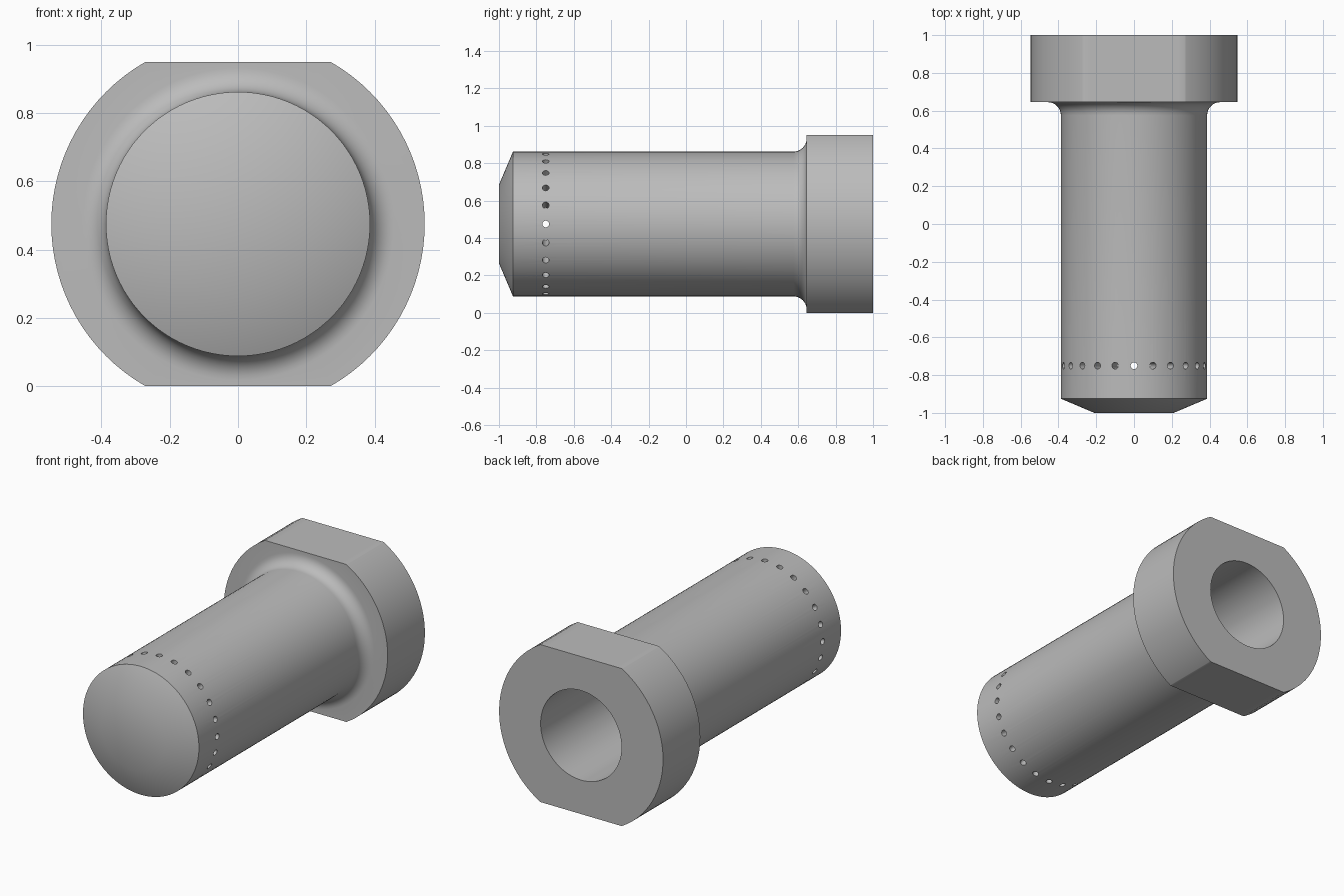
import bpy, bmesh, math
from mathutils import Matrix, Vector

cube = bpy.data.objects.get("Cube")
if cube:
    bpy.data.objects.remove(cube, do_unlink=True)

AXIS_Z = 0.475      # height of the centre line, also half the width across flats
SHAFT_R = 0.387
FLANGE_R = 0.547
BORE_R = 0.27
FILLET = 0.07
FLANGE_Y = 0.645
SEGMENTS = 96
HOLES = 24

steel = bpy.data.materials.new("plain grey")
steel.use_nodes = True
GREY = (0.5, 0.5, 0.5, 1)
steel.diffuse_color = GREY
steel.node_tree.nodes["Principled BSDF"].inputs["Base Color"].default_value = GREY


def make_object(name, bm):
    bmesh.ops.recalc_face_normals(bm, faces=bm.faces)
    mesh = bpy.data.meshes.new(name)
    bm.to_mesh(mesh)
    bm.free()
    mesh.materials.append(steel)
    obj = bpy.data.objects.new(name, mesh)
    bpy.context.collection.objects.link(obj)
    obj.location.z = AXIS_Z
    return obj


# Profile (radius, y): nose, shaft, fillet, flange, blind bore
profile = [(0, -1), (0.21, -1), (SHAFT_R, -0.925)]
for i in range(9):
    a = math.radians(90 * i / 8)
    profile.append((SHAFT_R + FILLET * (1 - math.cos(a)),
                    FLANGE_Y - FILLET * (1 - math.sin(a))))
profile += [(FLANGE_R, FLANGE_Y), (FLANGE_R, 1), (BORE_R, 1), (BORE_R, -0.85), (0, -0.85)]

# Turned body
bm = bmesh.new()
verts = [bm.verts.new((r, y, 0)) for r, y in profile]
edges = [bm.edges.new(pair) for pair in zip(verts, verts[1:])]
bmesh.ops.spin(bm, geom=verts + edges, cent=(0, 0, 0), axis=(0, 1, 0),
               angle=math.tau, steps=SEGMENTS, use_merge=True)
bmesh.ops.remove_doubles(bm, verts=bm.verts, dist=0.0001)

# Two wrench flats on the flange
for side in (1, -1):
    bmesh.ops.bisect_plane(bm, geom=bm.verts[:] + bm.edges[:] + bm.faces[:],
                           plane_co=(0, 0, side * AXIS_Z), plane_no=(0, 0, side),
                           clear_outer=True)
    rim = [e for e in bm.edges if e.is_boundary]
    bmesh.ops.holes_fill(bm, edges=rim, sides=0)
body = make_object("hollow_flanged_pin", bm)

# Ring of small radial holes near the nose
bm = bmesh.new()
for i in range(HOLES):
    turn = Matrix.Rotation(math.tau * i / HOLES, 4, 'Y')
    place = Matrix.Translation(Vector((0, -0.75, 0))) @ turn @ Matrix.Translation((0, 0, 0.35))
    bmesh.ops.create_cone(bm, cap_ends=True, segments=16, radius1=0.018,
                          radius2=0.018, depth=0.3, matrix=place)
cutter = make_object("hole_cutter", bm)
cutter.hide_render = True

drill = body.modifiers.new("radial holes", 'BOOLEAN')
drill.operation = 'DIFFERENCE'
drill.solver = 'EXACT'
drill.object = cutter

bpy.context.view_layer.update()
bpy.ops.object.select_all(action='DESELECT')
body.select_set(True)
bpy.context.view_layer.objects.active = body
bpy.ops.object.modifier_apply(modifier=drill.name)
bpy.data.objects.remove(cutter, do_unlink=True)
bpy.ops.object.shade_smooth_by_angle(angle=math.radians(32))
